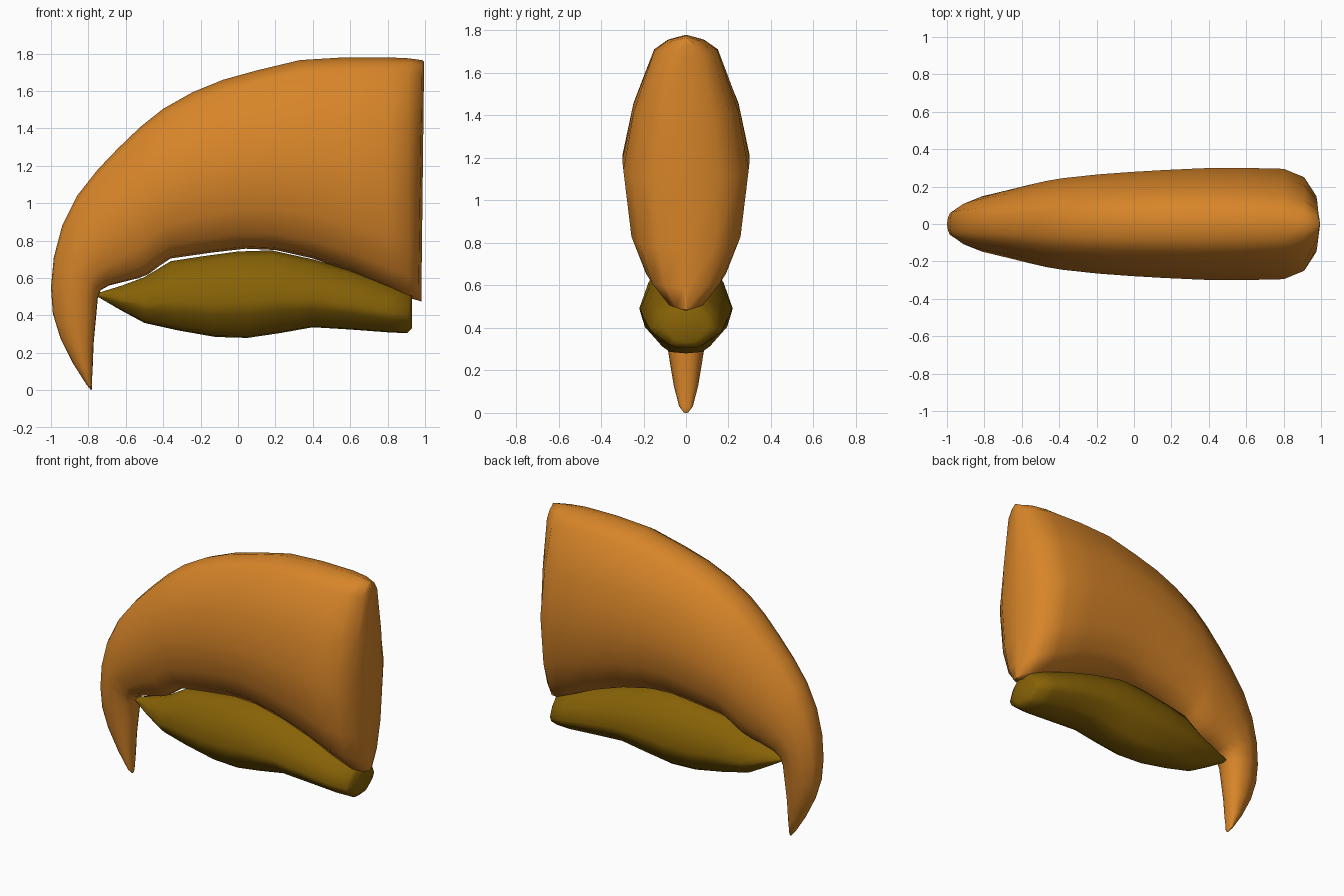
import bpy
import math


def material(name, rgb):
    m = bpy.data.materials.new(name)
    m.diffuse_color = (*rgb, 1)
    return m


def loft(name, mat, profile, sections):
    """Skin mirrored cross-sections. Section: top x, top z, bottom x, bottom z, half width.
    Profile: (fraction from bottom to top, fraction of half width)."""
    ring = profile + [(t, -w) for t, w in profile[-2:0:-1]]
    n = len(ring)
    verts, faces = [], []
    for tx, tz, bx, bz, hw in sections:
        verts += [(bx + (tx - bx) * t, w * hw, bz + (tz - bz) * t) for t, w in ring]
    for s in range(len(sections) - 1):
        a, b = s * n, (s + 1) * n
        for i in range(n):
            j = (i + 1) % n
            faces.append((a + i, a + j, b + j, b + i))
    last = (len(sections) - 1) * n
    faces.append(tuple(reversed(range(n))))
    faces.append(tuple(range(last, last + n)))
    me = bpy.data.meshes.new(name)
    me.from_pydata(verts, [], faces)
    me.materials.append(mat)
    ob = bpy.data.objects.new(name, me)
    bpy.context.collection.objects.link(ob)
    bpy.ops.object.select_all(action='DESELECT')
    ob.select_set(True)
    bpy.context.view_layer.objects.active = ob
    bpy.ops.object.mode_set(mode='EDIT')
    bpy.ops.mesh.select_all(action='SELECT')
    bpy.ops.mesh.normals_make_consistent(inside=False)
    bpy.ops.object.mode_set(mode='OBJECT')
    bpy.ops.object.shade_smooth_by_angle(angle=math.radians(65))
    return ob


orange = material("beak orange", (0.68, 0.235, 0.022))
olive = material("dark olive", (0.24, 0.122, 0.002))

# Upper beak: from the rounded back, over the arch, down to the hooked tip
loft("upper_beak", orange,
     [(0, 0), (.012, .33), (.09, .64), (.23, .87), (.485, 1), (.71, .83),
      (.94, .5), (.98, .28), (1, 0)],
     [(.995, 1.755, .98, .475, .015),
      (.985, 1.765, .965, .48, .15),
      (.91, 1.775, .91, .495, .25),
      (.80, 1.78, .80, .545, .295),
      (.57, 1.78, .60, .635, .30),
      (.33, 1.765, .40, .705, .298),
      (.10, 1.71, .20, .75, .288),
      (-.08, 1.66, .04, .757, .278),
      (-.24, 1.595, -.15, .735, .265),
      (-.40, 1.505, -.36, .705, .245),
      (-.52, 1.41, -.42, .665, .23),
      (-.64, 1.295, -.48, .62, .21),
      (-.75, 1.18, -.53, .60, .19),
      (-.86, 1.04, -.59, .585, .17),
      (-.94, .88, -.69, .56, .148),
      (-.985, .71, -.735, .535, .13),
      (-1.0, .55, -.75, .49, .115),
      (-.99, .41, -.76, .38, .10),
      (-.95, .28, -.772, .25, .08),
      (-.88, .14, -.777, .12, .058),
      (-.81, .03, -.782, .03, .032),
      (-.785, .0, -.78, .008, .012)])

# Lower beak: tucked under the arch, pointed at the front
loft("lower_beak", olive,
     [(0, 0), (.015, .35), (.07, .52), (.27, .9), (.42, 1), (.7, .8),
      (.93, .45), (1, 0)],
     [(.93, .52, .93, .33, .10),
      (.915, .53, .905, .305, .15),
      (.80, .575, .80, .31, .185),
      (.60, .645, .60, .325, .205),
      (.40, .70, .40, .337, .215),
      (.18, .748, .22, .305, .22),
      (.0, .742, .05, .28, .215),
      (-.20, .715, -.12, .285, .20),
      (-.36, .69, -.32, .32, .175),
      (-.50, .605, -.50, .36, .135),
      (-.62, .56, -.63, .43, .085),
      (-.75, .52, -.75, .50, .025)])
